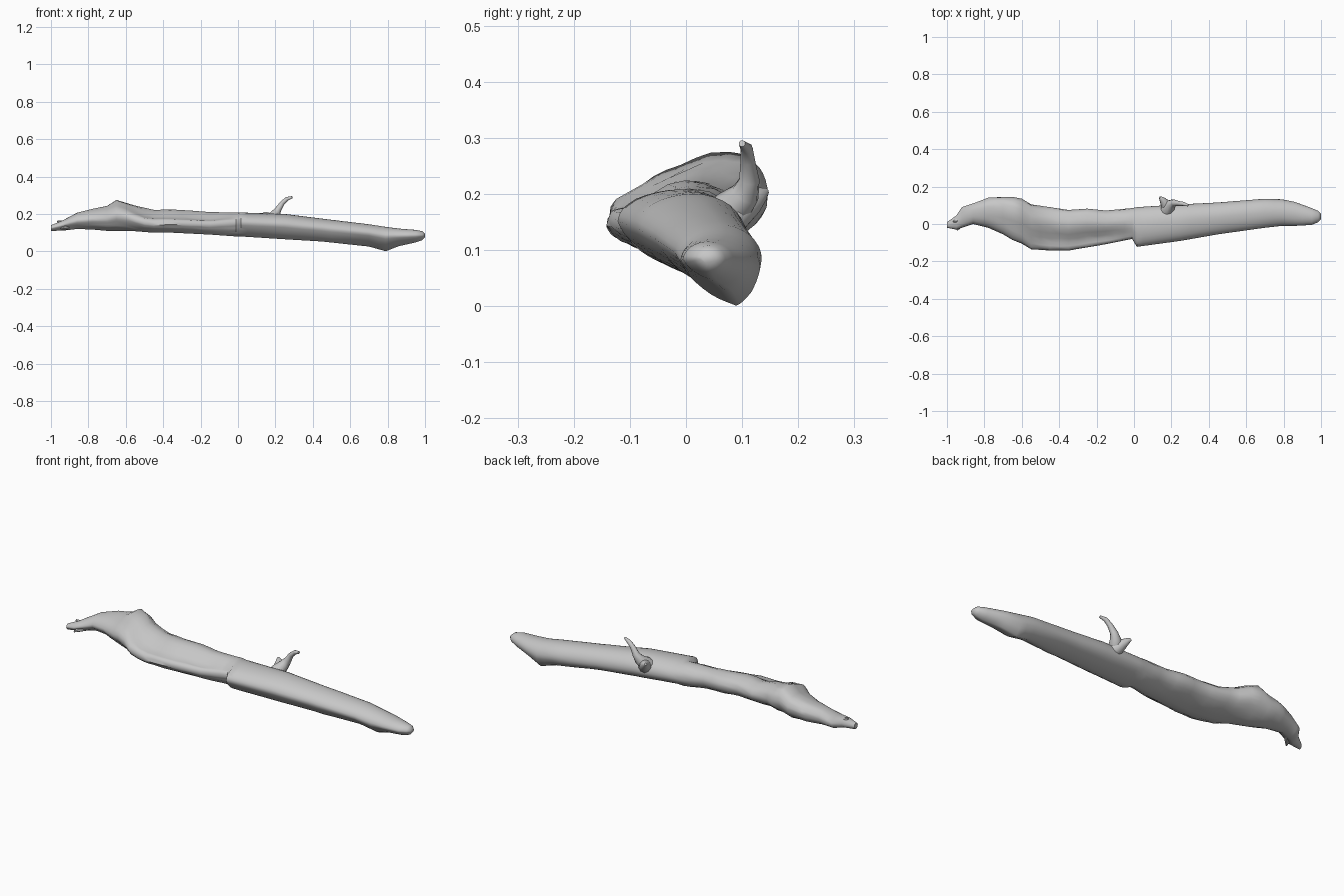
import bpy, bmesh, math, random
from mathutils import Vector

if "Cube" in bpy.data.objects:
    bpy.data.objects.remove(bpy.data.objects["Cube"])

random.seed(4)
bark = bpy.data.materials.new("grey wood")
bark.diffuse_color = (0.57, 0.57, 0.57, 1)
bark.use_nodes = True
bark.node_tree.nodes["Principled BSDF"].inputs["Base Color"].default_value = bark.diffuse_color

# log outline: x, y min, y max, z min, z max
OUTLINE = [
    (-1.0, -.02, .01, .108, .14), (-.95, -.03, .045, .112, .16), (-.92, -.02, .09, .113, .175),
    (-.86, .0, .11, .12, .207), (-.78, -.02, .14, .117, .227), (-.70, -.055, .145, .11, .243),
    (-.65, -.085, .145, .11, .275), (-.60, -.105, .135, .11, .26), (-.55, -.135, .105, .108, .245),
    (-.45, -.142, .09, .10, .222), (-.35, -.142, .075, .10, .224), (-.25, -.125, .082, .095, .218),
    (-.15, -.108, .072, .09, .21), (-.01, -.08, .085, .08, .208), (.015, -.122, .09, .08, .208),
    (.25, -.09, .105, .065, .20), (.45, -.055, .115, .053, .175), (.70, -.02, .135, .026, .145),
    (.79, -.01, .132, .001, .131), (.86, -.01, .118, .028, .122), (.95, -.005, .085, .048, .115),
    (.985, .01, .07, .06, .108), (1.0, .025, .055, .075, .095),
]
# section shape: x, bottom y, top y, front height, back height (fractions), groove depth
SHAPE = [
    (-1.0, .5, .5, .5, .5, 0), (-.75, .35, .68, .45, .6, 0), (-.60, .3, .72, .45, .62, .06),
    (-.50, .3, .66, .33, .6, .2), (-.15, .3, .62, .38, .6, .2), (-.01, .35, .58, .52, .5, .06),
    (.015, .35, .54, .56, .5, 0), (.5, .39, .55, .55, .45, 0), (.79, .7, .5, .6, .5, 0),
    (1.0, .5, .5, .5, .5, 0),
]


def sample(table, x):
    for a, b in zip(table, table[1:]):
        if x <= b[0]:
            w = (x - a[0]) / (b[0] - a[0])
            return [p + (q - p) * w for p, q in zip(a[1:], b[1:])]
    return table[-1][1:]


def loft(name, rings):
    bm = bmesh.new()
    loops = [[bm.verts.new(p) for p in ring] for ring in rings]
    n = len(loops[0])
    for a, b in zip(loops, loops[1:]):
        for i in range(n):
            j = (i + 1) % n
            bm.faces.new((a[i], a[j], b[j], b[i]))
    bm.faces.new(loops[0])
    bm.faces.new(loops[-1][::-1])
    bmesh.ops.recalc_face_normals(bm, faces=bm.faces)
    mesh = bpy.data.meshes.new(name)
    bm.to_mesh(mesh)
    bm.free()
    mesh.materials.append(bark)
    ob = bpy.data.objects.new(name, mesh)
    bpy.context.collection.objects.link(ob)
    bpy.ops.object.select_all(action='DESELECT')
    ob.select_set(True)
    bpy.context.view_layer.objects.active = ob
    bpy.ops.object.shade_smooth_by_angle(angle=math.radians(50))


def log_section(x, q=8):
    y0, y1, z0, z1 = sample(OUTLINE, x)
    b, t, f, k, g = sample(SHAPE, x)
    # extreme points: bottom, back, top, front; joined by quarter curves
    ext = [(b, 0), (1, k), (t, 1), (0, f)]
    rough = .012 if -.95 < x < 0 else .003
    ring = []
    for s in range(4):
        (u0, v0), (u1, v1) = ext[s], ext[(s + 1) % 4]
        for i in range(q):
            w = i / q
            c, d = 1 - math.cos(w * math.pi / 2), math.sin(w * math.pi / 2)
            mu, mv = (d, c) if s % 2 == 0 else (c, d)
            # flatter underside at the front, and a keel near the tip
            flat = .5 if s == 3 else .4 * max(0, 1 - abs(x - .79) * 6) if s == 0 else 0
            mu, mv = mu + (w - mu) * flat, mv + (w - mv) * flat
            u, v = u0 + (u1 - u0) * mu, v0 + (v1 - v0) * mv
            if s == 2:                       # hollow between ridge and front ledge
                v -= g * math.sin(math.pi * min(1, w / .85)) ** 2
            if i:
                u += random.uniform(-rough, rough)
                v += random.uniform(-rough, rough)
            ring.append((x, y0 + (y1 - y0) * u, z0 + (z1 - z0) * v))
    return ring


# main log
xs = {row[0] for row in OUTLINE}
for i in range(-19, 20):
    x = i * .05
    if min(abs(x - e) for e in xs) > .018:
        xs.add(x)
loft("log", [log_section(x) for x in sorted(xs)])


def tube(name, points, sides=10):
    rings = []
    pts = [Vector(p[:3]) for p in points]
    for i, p in enumerate(pts):
        d = (pts[min(i + 1, len(pts) - 1)] - pts[max(i - 1, 0)]).normalized()
        side = d.cross(Vector((-1, 0, 1))).normalized()
        up = side.cross(d)
        r = points[i][3]
        rings.append([p + r * (math.cos(a) * side + math.sin(a) * up)
                      for a in (2 * math.pi * j / sides for j in range(sides))])
    loft(name, rings)


# side branch, its knot, and splinters on the broken end: x, y, z, radius
tube("branch", [(.16, .04, .14, .032), (.18, .08, .172, .036), (.2, .106, .2, .026),
                (.216, .113, .226, .018), (.238, .11, .26, .013), (.262, .108, .281, .011),
                (.29, .1, .29, .006)])
tube("branch_knot", [(.19, .03, .14, .03), (.18, .085, .165, .036), (.163, .115, .185, .024),
                     (.147, .135, .2, .013), (.138, .143, .205, .006)])
tube("upper_splinter", [(-.90, .035, .14, .02), (-.94, .02, .15, .014), (-.965, .012, .162, .005)], 6)
tube("lower_splinter", [(-.90, .025, .135, .016), (-.93, -.01, .128, .012), (-.945, -.033, .122, .004)], 6)
